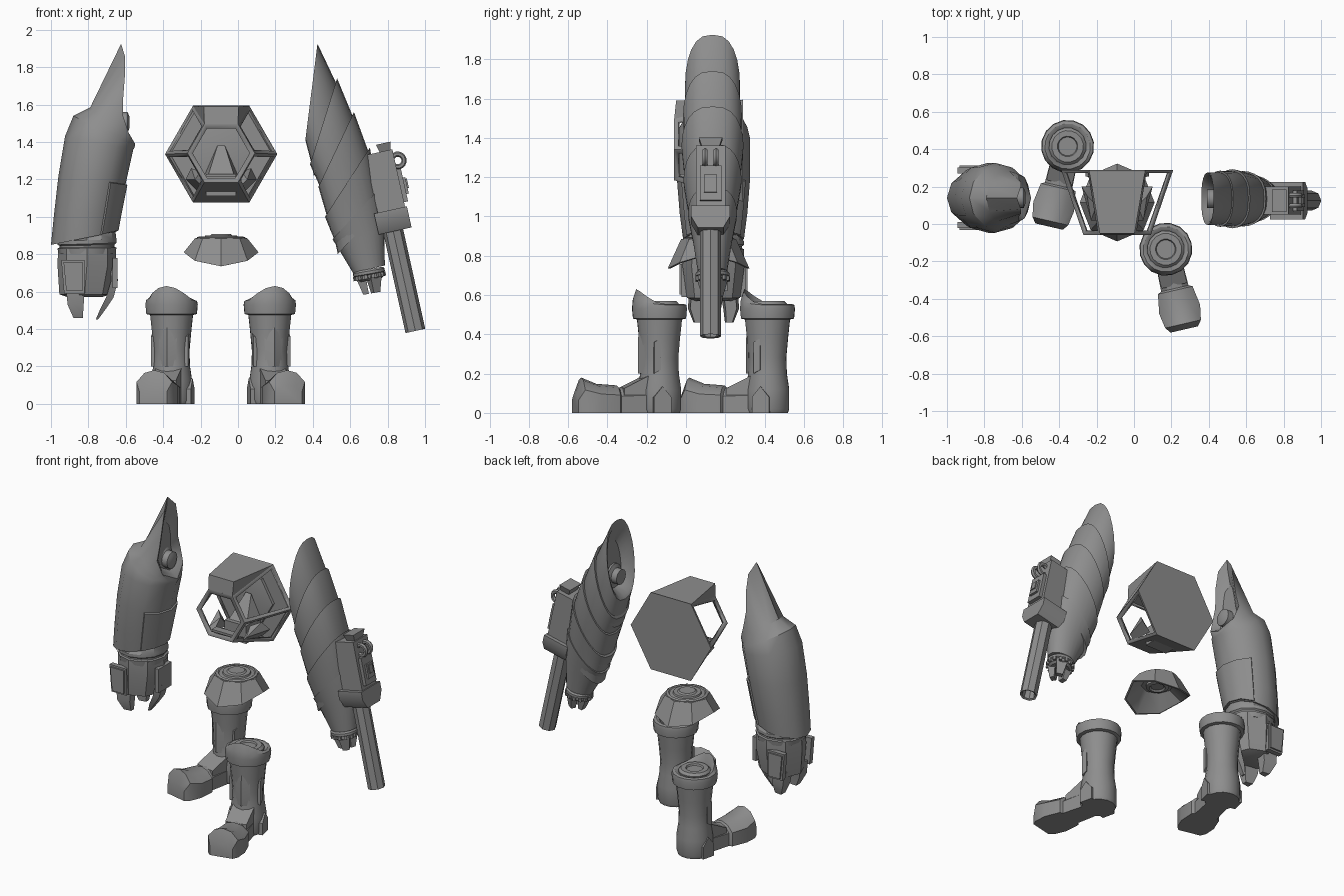
import bpy, bmesh, math
from mathutils import Vector, Matrix

if "Cube" in bpy.data.objects:
    bpy.data.objects.remove(bpy.data.objects["Cube"])

GREY = bpy.data.materials.new("plain_grey")
GREY.diffuse_color = (0.27, 0.27, 0.27, 1)
GREY.use_nodes = True
GREY.node_tree.nodes["Principled BSDF"].inputs["Base Color"].default_value = GREY.diffuse_color


def finish(name, bm, matrix=None):
    """Turn a bmesh into a named object with the grey material."""
    if matrix:
        bm.transform(matrix)
    bmesh.ops.recalc_face_normals(bm, faces=bm.faces)
    me = bpy.data.meshes.new(name)
    bm.to_mesh(me)
    bm.free()
    me.materials.append(GREY)
    ob = bpy.data.objects.new(name, me)
    bpy.context.collection.objects.link(ob)
    return ob


def loft(name, rings, m=None, plate=None, caps=True):
    """Skin a list of equal-length rings; plate picks faces to raise as a panel."""
    bm = bmesh.new()
    vs = [[bm.verts.new(p) for p in r] for r in rings]
    n = len(rings[0])
    for a, b in zip(vs, vs[1:]):
        for i in range(n):
            bm.faces.new((a[i], a[(i + 1) % n], b[(i + 1) % n], b[i]))
    if caps:
        bm.faces.new(vs[0])
        bm.faces.new(vs[-1])
    bmesh.ops.recalc_face_normals(bm, faces=bm.faces)
    if plate:
        sel = [f for f in bm.faces if len(f.verts) == 4 and plate(f.calc_center_median())]
        bmesh.ops.inset_region(bm, faces=sel, thickness=0.006, depth=0.0)
        bmesh.ops.inset_region(bm, faces=sel, thickness=0.002, depth=0.01)
    return finish(name, bm, m)


def hull(name, pts, m=None):
    bm = bmesh.new()
    for p in pts:
        bm.verts.new(p)
    bmesh.ops.convex_hull(bm, input=bm.verts)
    return finish(name, bm, m)


def box(name, x, y, z, m=None):
    return hull(name, [(a, b, c) for a in x for b in y for c in z], m)


def ring(cx, cy, z, r, n=16, ry=None):
    ry = ry or r
    return [(cx + r * math.cos(t), cy + ry * math.sin(t), z)
            for t in (2 * math.pi * i / n for i in range(n))]


def turned(name, prof, m=None, n=16, cx=0, cy=0):
    return loft(name, [ring(cx, cy, z, r, n) for r, z in prof], m)


def tilt(l, r, b, cy=0.14, n=12, p=1.0):
    """Slanted oval through left point l and right point r in the x-z plane."""
    out = []
    for i in range(n):
        c, s = math.cos(2 * math.pi * i / n), math.sin(2 * math.pi * i / n)
        y = math.copysign(abs(s) ** p, s) * b if abs(s) > 1e-6 else 0
        out.append(((l[0] + r[0]) / 2 + c * (r[0] - l[0]) / 2, cy + y,
                    (l[1] + r[1]) / 2 + c * (r[1] - l[1]) / 2))
    return out


def shrink(pts, k, to=None, d=(0, 0, 0)):
    c = Vector(to) if to else sum((Vector(p) for p in pts), Vector()) / len(pts)
    return [tuple(c + (Vector(p) - c) * k + Vector(d)) for p in pts]


X_AXIS = Matrix.Rotation(math.pi / 2, 4, 'Y')

# ---- Claw arm: hull with tall shoulder fin and scooped socket
half = [(-.55, 0, 1.39), (-.585, .11, 1.45), (-.615, .125, 1.54), (-.615, .1, 1.62),
        (-.605, .085, 1.75), (-.605, .06, 1.86), (-.625, 0, 1.925)]
rim = [(x, .14 + y, z) for x, y, z in half] + [(x, .14 - y, z) for x, y, z in half[5:0:-1]]
hull_rings = [tilt((-1.0, .85), (-.65, .92), .155), tilt((-.985, 1.0), (-.63, 1.03), .172),
              tilt((-.96, 1.22), (-.60, 1.18), .187), tilt((-.925, 1.43), (-.56, 1.36), .187),
              tilt((-.88, 1.54), (-.553, 1.37), .172), tilt((-.79, 1.585), (-.551, 1.38), .145),
              rim, shrink(rim, .84, (-.66, .14, 1.5)), shrink(rim, .6, (-.69, .14, 1.5))]
loft("claw_arm_hull", hull_rings, plate=lambda c: c.x > -.72 and c.z < 1.2)
turned("claw_arm_joint", [(.07, 0), (.07, .05), (.055, .06), (.055, .10), (.03, .11)],
       Matrix.Translation((-.69, .14, 1.505)) @ X_AXIS)
# wrist rings and hand
loft("claw_arm_cuff", [tilt((-.96, .86), (-.655, .92), .14), tilt((-.965, .87), (-.65, .88), .155),
                       tilt((-.965, .85), (-.65, .86), .155), tilt((-.955, .845), (-.66, .85), .145),
                       tilt((-.955, .835), (-.66, .84), .145), tilt((-.965, .83), (-.65, .835), .155),
                       tilt((-.96, .80), (-.655, .80), .15)])
loft("claw_hand", [ring(-.807, .14, .83, .155, 8), ring(-.808, .14, .74, .157, 8),
                   ring(-.82, .14, .585, .135, 8), ring(-.82, .14, .57, .09, 8)])
for s in (-1, 1):
    for k, (lo, hi) in enumerate(((.13, .162), (.155, .172))):
        e = .012 * k
        hull("hand_plate", [(x, .14 + s * d, z) for d in (lo, hi)
                            for x, z in ((-.945 + e, .77 - e), (-.82 - e, .77 - e),
                                         (-.93 + e, .59 + e), (-.82 - e, .59 + e))])
box("hand_side_plate", (-.67, -.643), (.07, .21), (.62, .78))


def claw(name, path):
    loft(name, [[(x - w, y - h, z), (x + w, y - h * .7, z), (x + w, y + h * .7, z), (x - w, y + h, z)]
                for x, y, z, w, h in path])


claw("thumb_claw", [(-.67, .14, .75, .015, .05), (-.66, .14, .66, .018, .05), (-.685, .14, .57, .02, .045),
                    (-.72, .14, .51, .015, .035), (-.755, .14, .45, .006, .015)])
for y, d in ((.06, -.01), (.22, .01)):
    claw("finger_claw", [(-.87, y, .62, .05, .045), (-.868, y + d, .53, .043, .04), (-.855, y, .46, .025, .022)])

# ---- Drill arm: overlapping slanted shells
rims = [((.36, 1.41), (.425, 1.925), .14), ((.385, 1.28), (.53, 1.74), .15), ((.43, 1.16), (.62, 1.56), .158),
        ((.465, 1.0), (.705, 1.37), .148), ((.505, .88), (.755, 1.15), .125)]
rings = [tilt(l, r, b, .135, 24, .75) for l, r, b in rims]
for k, r in enumerate(rings):
    if k == 0:      # open scoop at the shoulder
        top = [shrink(r, .6, (.47, .135, 1.56), (.03, 0, 0)), shrink(r, .88, (.45, .135, 1.56))]
    else:
        top = [shrink(r, .93)]
    if k < 4:
        low = [shrink(rings[k + 1], .93, None, (.005, 0, -.02)), shrink(rings[k + 1], .85, None, (.01, 0, -.1))]
    else:
        low = [tilt((.555, .80), (.782, .96), .1, .135, 24, .9), tilt((.615, .70), (.785, .74), .075, .135, 24)]
    loft("drill_shell", top + [r] + low)
turned("drill_arm_joint", [(.075, 0), (.075, .04), (.05, .05), (.05, .09)],
       Matrix.Translation((.48, .135, 1.55)) @ Matrix.Rotation(-math.pi / 2, 4, 'Y'))
TIP = Matrix.Translation((.70, .135, .70)) @ Matrix.Rotation(math.radians(-10), 4, 'Y')
turned("drill_wrist", [(.078, .02), (.086, .01), (.086, -.005), (.074, -.01), (.074, -.03), (.06, -.04)], TIP, 20)
for i in range(14):
    t = Matrix.Rotation(i * math.pi / 7, 4, 'Z')
    box("wrist_tooth", (.07, .088), (-.009, .009), (-.03, -.008), TIP @ t)
for i in range(3):
    t = Matrix.Rotation(math.radians(120 * i + 60), 4, 'Z')
    hull("drill_finger", [(.02, -.035, -.02), (.02, .035, -.02), (.072, -.035, -.02), (.072, .035, -.02),
                          (.02, -.02, -.11), (.02, .02, -.11), (.05, -.02, -.11), (.05, .02, -.11)], TIP @ t)

# ---- Gun mounted on the drill arm
GUN = Matrix.Translation((.813, .125, 1.0)) @ Matrix.Rotation(math.radians(-12.5), 4, 'Y')
turned("gun_barrel", [(.03, -.5), (.042, -.62), (.054, -.625), (.054, 0)], GUN, 8)
box("gun_body", (-.06, .09), (-.075, .075), (.02, .35), GUN)
hull("gun_clamp", [(x, y * w, z) for x in (-.08, .1) for y in (-1, 1)
                   for z, w in ((-.08, .065), (-.02, .1), (.035, .1))], GUN)
box("gun_side_box", (.08, .112), (-.055, .055), (.06, .24), GUN)
box("gun_button", (.11, .125), (-.033, .033), (.10, .19), GUN)
box("gun_button_cap", (.12, .132), (-.018, .018), (.13, .18), GUN)
hull("gun_sight", [(x, y, z) for z, a, w in ((.35, .03, .045), (.392, .04, .06))
                   for x in (.05 - a, .05 + a) for y in (-w, w)], GUN)
for y in (-.028, .028):
    bpy.ops.mesh.primitive_torus_add(major_segments=16, minor_segments=6, major_radius=.034, minor_radius=.014)
    ob = bpy.context.object
    ob.name = "gun_loop"
    ob.data.materials.append(GREY)
    ob.matrix_world = GUN @ Matrix.Translation((.105, y, .285)) @ Matrix.Rotation(math.pi / 2, 4, 'X')

# ---- Cockpit: hexagonal cage with solid back and floor
CX = -.09


def hexa(r, y, z):
    return [(CX + r * math.cos(i * math.pi / 3), y, z + r * math.sin(i * math.pi / 3)) for i in range(6)]


bm = bmesh.new()
back = [bm.verts.new(p) for p in hexa(.30, .29, 1.335)]
front = [bm.verts.new(p) for p in hexa(.18, -.06, 1.34)]
sides = [bm.faces.new((back[i], back[(i + 1) % 6], front[(i + 1) % 6], front[i])) for i in range(6)]
bm.faces.new(back)
windows = [sides[i] for i in (0, 2, 3, 5)] + [bm.faces.new(front)]
bmesh.ops.recalc_face_normals(bm, faces=bm.faces)
bmesh.ops.inset_individual(bm, faces=windows, thickness=.028)
bmesh.ops.delete(bm, geom=windows, context='FACES')
cage = finish("cockpit_cage", bm)
mod = cage.modifiers.new("thickness", 'SOLIDIFY')
mod.thickness = .02
mod.offset = -1
hull("cockpit_roof", [(CX + s * x, y, z) for s in (-1, 1)
                      for x, y, z in ((.15, .285, 1.592), (.093, -.05, 1.59), (.09, -.06, 1.496), (.148, .28, 1.57))])
loft("cockpit_back_panel", [hexa(.17, .275, 1.34), hexa(.17, .255, 1.34), hexa(.145, .25, 1.34)])
hull("pilot_seat", [(CX + x, y, z) for x, y, z in ((-.09, .25, 1.22), (.09, .25, 1.22), (-.07, .12, 1.22), (.07, .12, 1.22),
                                                   (-.02, .24, 1.38), (.02, .24, 1.38))])
box("cockpit_seat_base", (CX - .08, CX + .08), (.1, .26), (1.11, 1.23))
box("cockpit_console", (CX - .085, CX + .085), (-.03, .02), (1.19, 1.215))
for s in (-1, 1):
    hull("cockpit_side_console", [(CX + s * x, y, z) for x, y, z in (
        (.11, .02, 1.17), (.14, .02, 1.2), (.13, .2, 1.14), (.19, .2, 1.2), (.11, .1, 1.24), (.16, .15, 1.26))])

# ---- Waist: flared eight-sided skirt with a round turntable
def skirt(r, ry, z, drop):
    return [(x, y, z - drop * abs(math.sin(2 * math.pi * i / 8)) ** 1.5)
            for i, (x, y, _) in enumerate(ring(CX, .115, z, r, 8, ry))]


loft("waist_skirt", [skirt(.11, .11, .89, 0), skirt(.14, .14, .885, 0), skirt(.2, .208, .81, .075),
                     skirt(.19, .195, .805, .07), skirt(.1, .1, .85, 0)])
turned("waist_turntable", [(.13, .87), (.13, .89), (.115, .895), (.105, .885), (.09, .885), (.085, .9),
                           (.06, .9), (.05, .908), (.03, .908)], n=20, cx=CX, cy=.115)
turned("waist_socket", [(.07, .86), (.07, .835), (.05, .83), (.04, .84)], n=16, cx=CX, cy=.115)

# ---- Legs: mirrored boots
def leg(m):
    turned("boot_shaft", [(.105, 0), (.112, .02), (.112, .12), (.1, .2), (.097, .28), (.106, .38), (.118, .49)], m)

    def cap(r, z, lift):
        return [(x, y, z + lift * max(0, -y / r) ** 2) for x, y, _ in ring(0, 0, z, r, 16)]
    loft("knee_cap", [cap(.115, .475, 0), cap(.137, .48, 0), cap(.142, .53, 0), cap(.138, .55, .03),
                      cap(.122, .555, .075), cap(.105, .55, .04), cap(.095, .54, 0)], m)
    turned("knee_disc", [(.1, .53), (.1, .555), (.085, .57), (.055, .57), (.05, .56), (.03, .56)], m)
    # shin and ankle plates
    hull("shin_plate", [(x, y, z) for x, y, z in ((-.045, -.085, .2), (.045, -.085, .2), (-.05, -.09, .38), (.05, -.09, .38),
                                                  (0, -.112, .2), (0, -.112, .37), (0, -.106, .46))], m)
    for s in (-1, 1):
        hull("side_shin_plate", [(s * x, y, z) for x in (.075, .102) for y, z in
                                 ((-.05, .2), (-.015, .22), (-.05, .36), (-.015, .38))], m)
        hull("ankle_plate", [(s * x, y, z) for x in (.08, .118) for y, z in
                             ((-.055, 0), (.035, 0), (-.055, .08), (.035, .08), (-.01, .135))], m)
    hull("instep", [(x, y, z) for x in (-.07, .07) for y, z in ((-.05, 0), (-.2, 0), (-.05, .2), (-.1, .16), (-.2, .125))], m)
    secs = [(-.06, .07, .14), (-.215, .075, .13), (-.225, .095, .14), (-.33, .112, .148), (-.41, .098, .18), (-.44, .075, .1)]
    loft("foot", [[(-w, y, 0), (-w, y, h * .65), (-w * .55, y, h * .92), (0, y, h), (w * .55, y, h * .92),
                   (w, y, h * .65), (w, y, 0)] for y, w, h in secs], m)


turn = Matrix.Rotation(math.radians(13), 4, 'Z')
leg(Matrix.Translation((.17, -.135, 0)) @ turn)
leg(Matrix.Translation((-.355, .415, 0)) @ Matrix.Scale(-1, 4, (1, 0, 0)) @ turn)

# ---- Smooth shading with sharp edges
bpy.ops.object.select_all(action='SELECT')
bpy.context.view_layer.objects.active = cage
bpy.ops.object.shade_smooth_by_angle(angle=math.radians(32))
